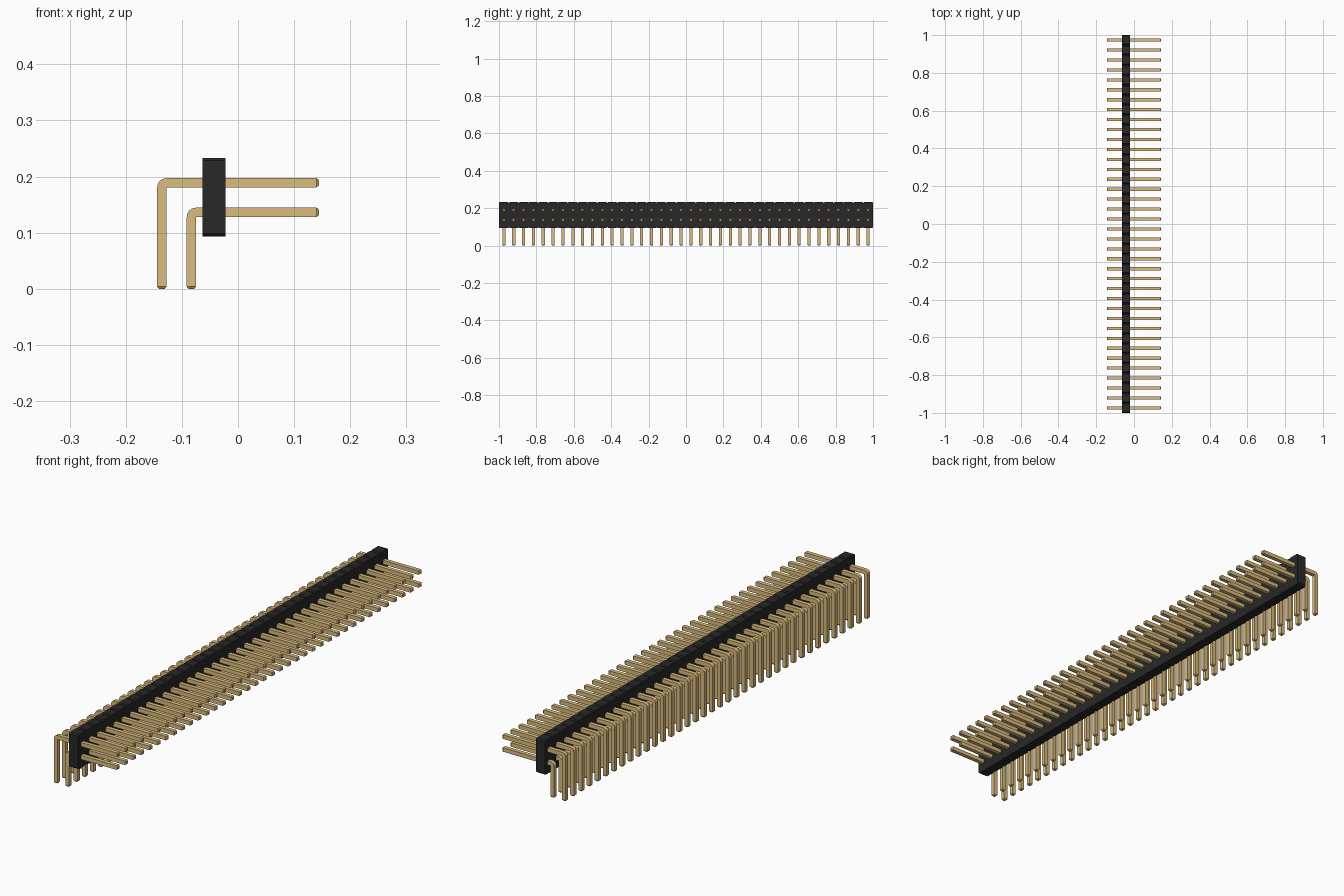
import bpy
import bmesh
import math

cube = bpy.data.objects.get("Cube")
if cube:
    bpy.data.objects.remove(cube, do_unlink=True)

COUNT = 38
PITCH = 2 / COUNT
PIN = 0.0165                 # pin thickness
TIP = 0.004                  # pin tip taper
NOTCH = PITCH / 10           # chamfer between housing cells
REACH = 0.144                # half of the overall depth in x
BODY_X = (-0.063, -0.022)
BODY_Z = (0.093, 0.2335)


def material(name, color, roughness):
    mat = bpy.data.materials.new(name)
    mat.use_nodes = True
    mat.diffuse_color = color
    shader = mat.node_tree.nodes["Principled BSDF"]
    shader.inputs["Base Color"].default_value = color
    shader.inputs["Roughness"].default_value = roughness
    return mat


def loft(bm, rings):
    """Skin a chain of four-cornered rings and cap both ends."""
    loops = [[bm.verts.new(p) for p in ring] for ring in rings]
    for a, b in zip(loops, loops[1:]):
        for i in range(4):
            j = (i + 1) % 4
            bm.faces.new((a[i], a[j], b[j], b[i]))
    bm.faces.new(loops[0])
    bm.faces.new(loops[-1])


def finish(bm, name, mat):
    bmesh.ops.remove_doubles(bm, verts=bm.verts, dist=1e-5)
    bmesh.ops.recalc_face_normals(bm, faces=bm.faces)
    mesh = bpy.data.meshes.new(name)
    bm.to_mesh(mesh)
    bm.free()
    mesh.materials.append(mat)
    obj = bpy.data.objects.new(name, mesh)
    bpy.context.collection.objects.link(obj)
    return obj


def pin_rings(x, z, y):
    """Bent pin: leg up from the board, rounded elbow, arm towards +x."""
    h = PIN / 2

    def ring(outer, inner, w):
        return [(outer[0], y - w, outer[1]), (outer[0], y + w, outer[1]),
                (inner[0], y + w, inner[1]), (inner[0], y - w, inner[1])]

    t = TIP * 0.75
    rings = [ring((x - h + t, 0), (x + h - t, 0), h - t),
             ring((x - h, TIP), (x + h, TIP), h)]
    corner = (x + h, z - h)
    for k in range(7):
        a = math.pi / 2 * k / 6
        outer = (corner[0] - PIN * math.cos(a), corner[1] + PIN * math.sin(a))
        rings.append(ring(outer, corner, h))
    rings += [ring((REACH - TIP, z + h), (REACH - TIP, z - h), h),
              ring((REACH, z + h - t), (REACH, z - h + t), h - t)]
    return rings


black = material("black plastic", (0.021, 0.021, 0.021, 1), 0.6)
gold = material("gold metal", (0.708, 0.504, 0.21, 1), 0.5)

# Housing: a row of chamfered cells
bm = bmesh.new()
sections = []
for i in range(COUNT):
    y = -1 + i * PITCH
    sections += [(y, NOTCH), (y + NOTCH, 0), (y + PITCH - NOTCH, 0)]
sections.append((1, NOTCH))
x0, x1 = BODY_X
z0, z1 = BODY_Z
loft(bm, [[(x0, y, z0 + d), (x1, y, z0 + d), (x1, y, z1 - d), (x0, y, z1 - d)]
          for y, d in sections])
finish(bm, "housing", black)

# Two rows of bent pins
outer_x = -REACH + PIN / 2
for name, x, z in (("upper_pins", outer_x, 0.189),
                   ("lower_pins", outer_x + PITCH, 0.189 - PITCH)):
    bm = bmesh.new()
    for i in range(COUNT):
        loft(bm, pin_rings(x, z, -1 + (i + 0.5) * PITCH))
    pins = finish(bm, name, gold)
    bpy.ops.object.select_all(action="DESELECT")
    pins.select_set(True)
    bpy.context.view_layer.objects.active = pins
    bpy.ops.object.shade_smooth_by_angle(angle=math.radians(30))
